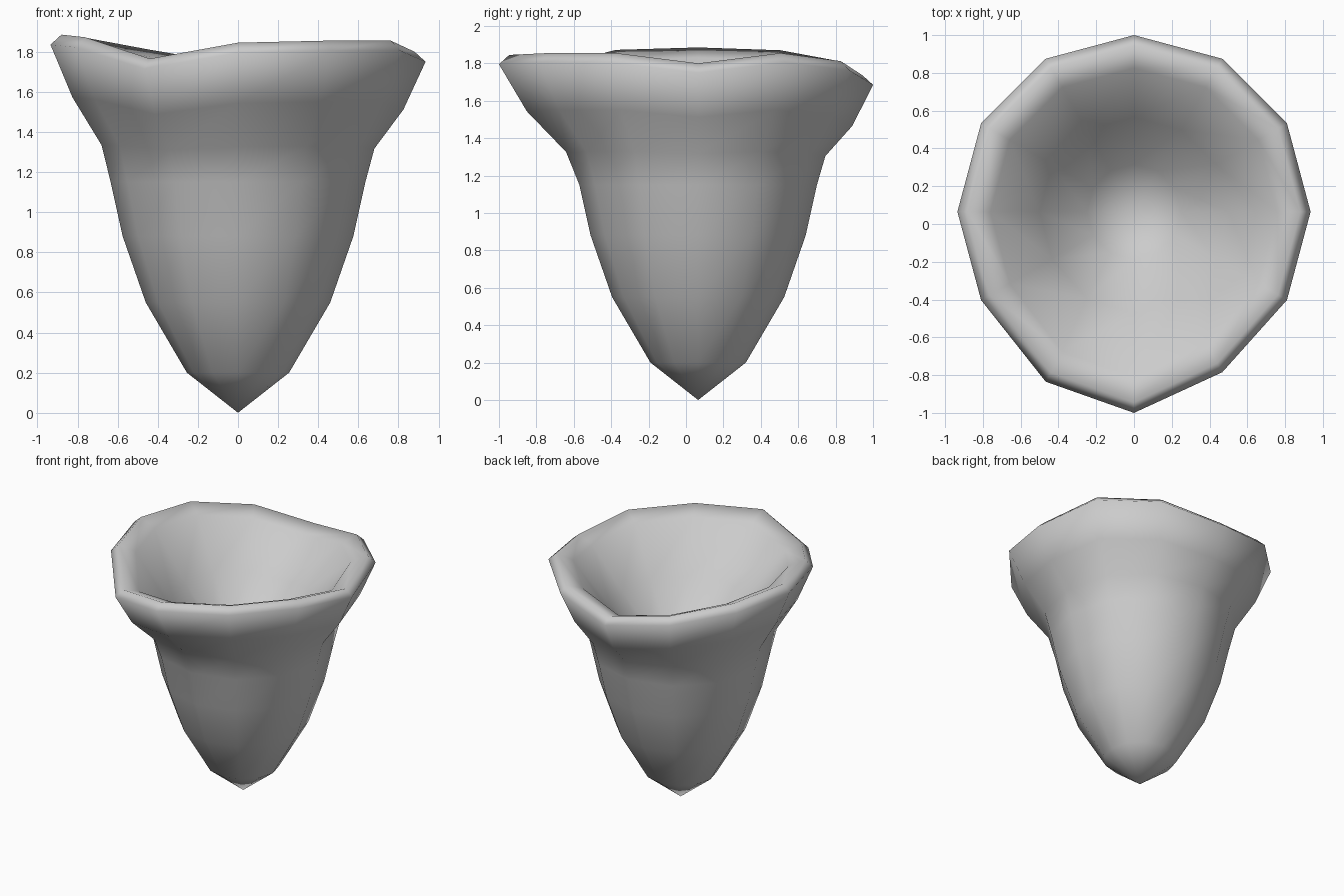
import bpy, bmesh, math

if "Cube" in bpy.data.objects:
    bpy.data.objects.remove(bpy.data.objects["Cube"])

SIDES, CY = 12, 0.065
# uneven rim: crest height at each corner (counter-clockwise from +x), and forward pull
CREST = [1.80, 1.855, 1.812, 1.735, 1.81, 1.87, 1.885, 1.872, 1.765, 1.845, 1.855, 1.855]
PULL = {8: 0.09, 9: 0.13, 10: 0.04}
MEAN = 1.84

# radius, height, how strongly the uneven rim is felt
PROFILE = [
    (0.255, 0.20, 0), (0.46, 0.55, 0), (0.575, 0.88, 0), (0.635, 1.15, 0),
    (0.68, 1.325, 0.2), (0.825, 1.54, 0.7), (0.935, 1.79, 1),      # outside
    (0.88, 1.84, 1),                                               # crest
    (0.76, 1.79, 0.9), (0.50, 1.47, 0.3), (0.25, 1.20, 0),         # bowl
]

bm = bmesh.new()


def ring(r, z, w):
    verts = []
    for k in range(SIDES):
        a = 2 * math.pi * k / SIDES
        y = CY + r * math.sin(a) - w * PULL.get(k, 0)
        verts.append(bm.verts.new((r * math.cos(a), y, z + w * (CREST[k] - MEAN))))
    return verts


rings = [ring(*p) for p in PROFILE]

# walls
for lo, hi in zip(rings, rings[1:]):
    for k in range(SIDES):
        n = (k + 1) % SIDES
        bm.faces.new((lo[k], lo[n], hi[n], hi[k]))

# pointed outer tip and bowl floor
for end, z in ((rings[0], 0.0), (rings[-1], 1.05)):
    tip = bm.verts.new((0, CY, z))
    for k in range(SIDES):
        bm.faces.new((tip, end[k], end[(k + 1) % SIDES]))

bmesh.ops.recalc_face_normals(bm, faces=bm.faces)
for f in bm.faces:
    f.smooth = True
mesh = bpy.data.meshes.new("flared_cup")
bm.to_mesh(mesh)
bm.free()
cup = bpy.data.objects.new("flared_cup", mesh)
bpy.context.collection.objects.link(cup)
